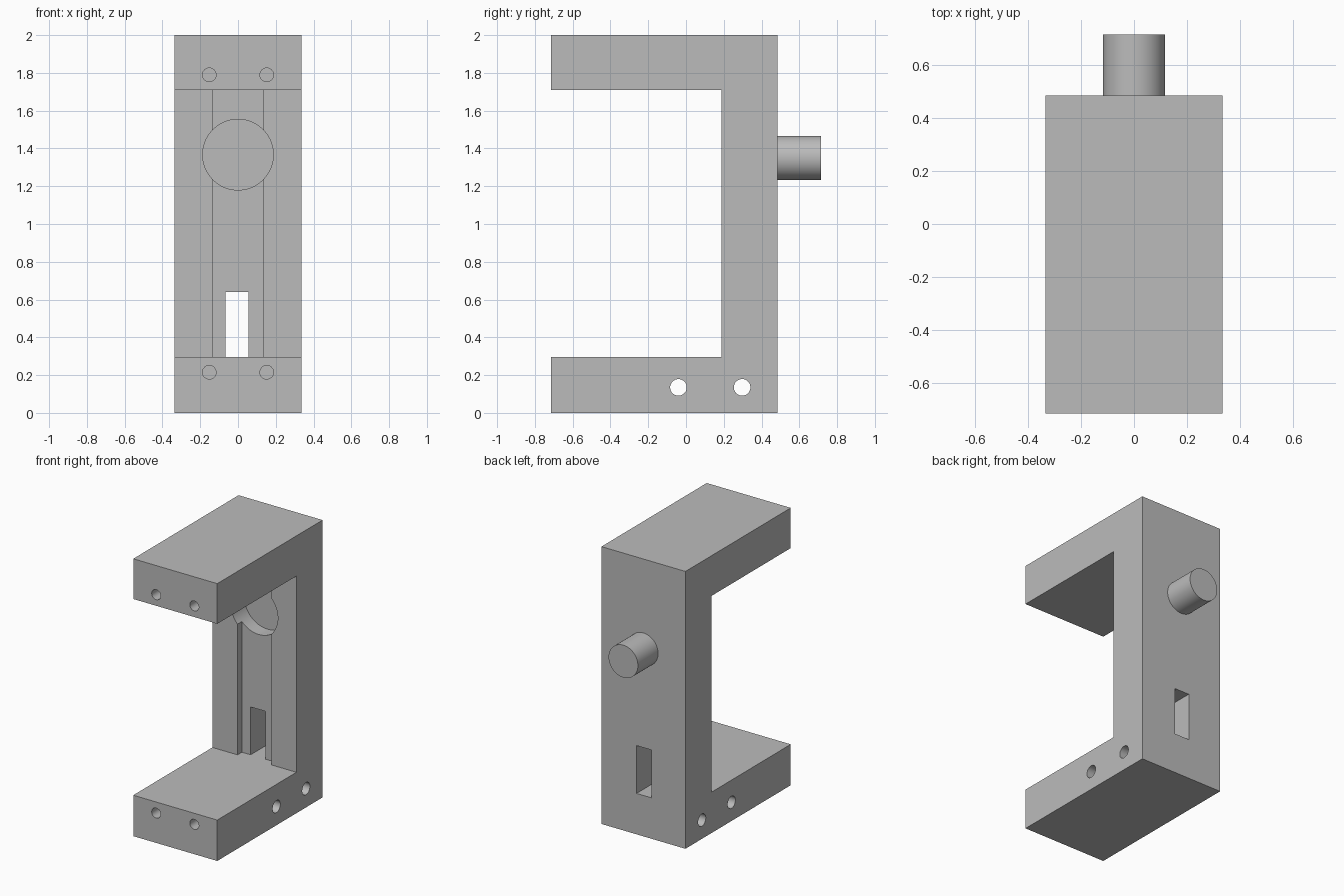
import bpy
import math

cube = bpy.data.objects.get("Cube")
if cube:
    bpy.data.objects.remove(cube, do_unlink=True)

grey = bpy.data.materials.new("plain grey")
grey.use_nodes = True
colour = (0.5, 0.5, 0.5, 1)
grey.diffuse_color = colour
grey.node_tree.nodes["Principled BSDF"].inputs["Base Color"].default_value = colour


def finish(name):
    obj = bpy.context.object
    obj.name = name
    obj.data.materials.append(grey)
    return obj


def box(name, low, high):
    centre = [(a + b) / 2 for a, b in zip(low, high)]
    bpy.ops.mesh.primitive_cube_add(size=1, location=centre)
    obj = finish(name)
    obj.scale = [b - a for a, b in zip(low, high)]
    bpy.ops.object.transform_apply(location=False, rotation=False, scale=True)
    return obj


def rod(name, radius, length, centre, axis, sides=64):
    turn = (math.pi / 2, 0, 0) if axis == "y" else (0, math.pi / 2, 0)
    bpy.ops.mesh.primitive_cylinder_add(vertices=sides, radius=radius, depth=length,
                                        location=centre, rotation=turn)
    return finish(name)


def cut(target, cutter):
    cutter.hide_render = True
    mod = target.modifiers.new(cutter.name, "BOOLEAN")
    mod.operation = "DIFFERENCE"
    mod.solver = "EXACT"
    mod.object = cutter
    bpy.context.view_layer.objects.active = target
    bpy.ops.object.modifier_apply(modifier=mod.name)
    bpy.data.objects.remove(cutter, do_unlink=True)


half, front, inner, back = 0.335, -0.715, 0.187, 0.485
floor, ceiling = 0.295, 1.71

# C-shaped bracket
bracket = box("bracket", (-half, front, 0), (half, back, 2))
cut(bracket, box("mouth", (-1, -1, floor), (1, inner, ceiling)))

# Groove, round pocket and slot in the upright
cut(bracket, box("groove", (-0.135, 0, floor), (0.135, inner + 0.05, ceiling)))
cut(bracket, rod("pocket", 0.187, 0.3, (0, inner, 1.367), "y", 96))
cut(bracket, box("slot", (-0.065, 0, floor), (0.055, 1, 0.64)))

# Blind screw holes in the arm ends
for x in (-0.152, 0.152):
    for z in (0.215, 1.79):
        cut(bracket, rod("screw_hole", 0.036, 0.6, (x, front, z), "y", 32))

# Cross holes through the lower arm
for y in (-0.04, 0.297):
    cut(bracket, rod("cross_hole", 0.044, 1, (0, y, 0.135), "x", 32))

# Peg on the back, seated slightly into the upright
peg = rod("peg", 0.117, 0.25, (0, 0.59, 1.35), "y")

for obj in (bracket, peg):
    bpy.ops.object.select_all(action="DESELECT")
    obj.select_set(True)
    bpy.context.view_layer.objects.active = obj
    bpy.ops.object.shade_smooth_by_angle(angle=math.radians(30))
